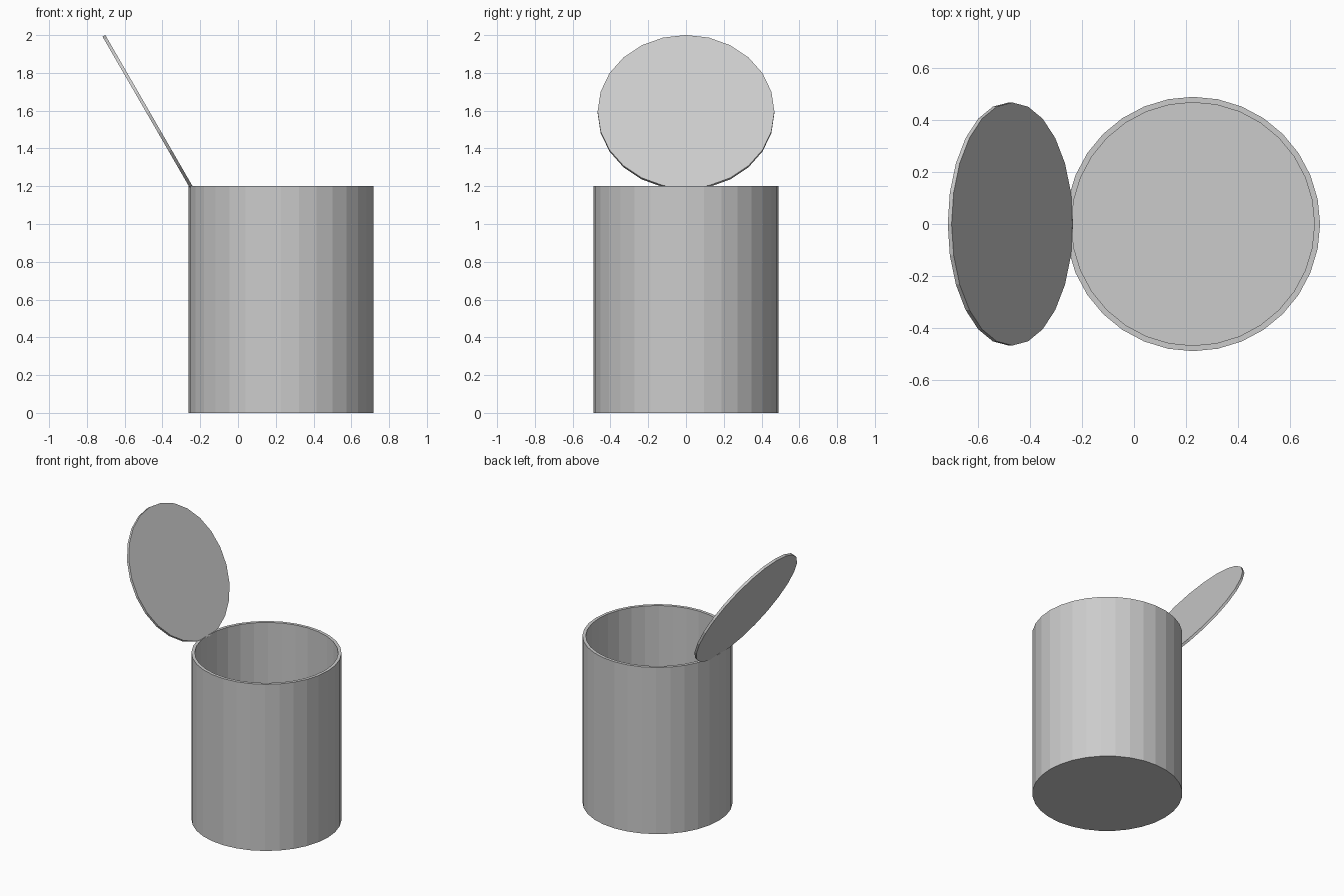
import bpy, bmesh, math

if "Cube" in bpy.data.objects:
    bpy.data.objects.remove(bpy.data.objects["Cube"])

BODY_X, OUTER_R, INNER_R, HEIGHT, FLOOR = 0.227, 0.49, 0.468, 1.2, 0.022
LID_T = 0.017


def add_object(name, bm):
    bmesh.ops.recalc_face_normals(bm, faces=bm.faces)
    mesh = bpy.data.meshes.new(name)
    bm.to_mesh(mesh)
    bm.free()
    obj = bpy.data.objects.new(name, mesh)
    bpy.context.collection.objects.link(obj)
    return obj


def disc(sides, radius, depth):
    bm = bmesh.new()
    bmesh.ops.create_cone(bm, cap_ends=True, segments=sides,
                          radius1=radius, radius2=radius, depth=depth)
    return bm


# Open canister: inset the top face for the rim, then extrude it down to the floor
bm = disc(32, OUTER_R, HEIGHT)
top = max(bm.faces, key=lambda f: f.calc_center_median().z)
wall = (OUTER_R - INNER_R) * math.cos(math.pi / 32)
bmesh.ops.inset_region(bm, faces=[top], thickness=wall)
new = bmesh.ops.extrude_discrete_faces(bm, faces=[top])["faces"][0]
bmesh.ops.translate(bm, verts=new.verts, vec=(0, 0, FLOOR - HEIGHT))
body = add_object("canister_body", bm)
body.location = (BODY_X, 0, HEIGHT / 2)

# Thin round lid, tipped open to 60 degrees at the left rim
lid = add_object("open_lid", disc(24, INNER_R, LID_T))
lid.rotation_euler.y = math.radians(60)
lid.location = (-0.476, 0, 1.591)
